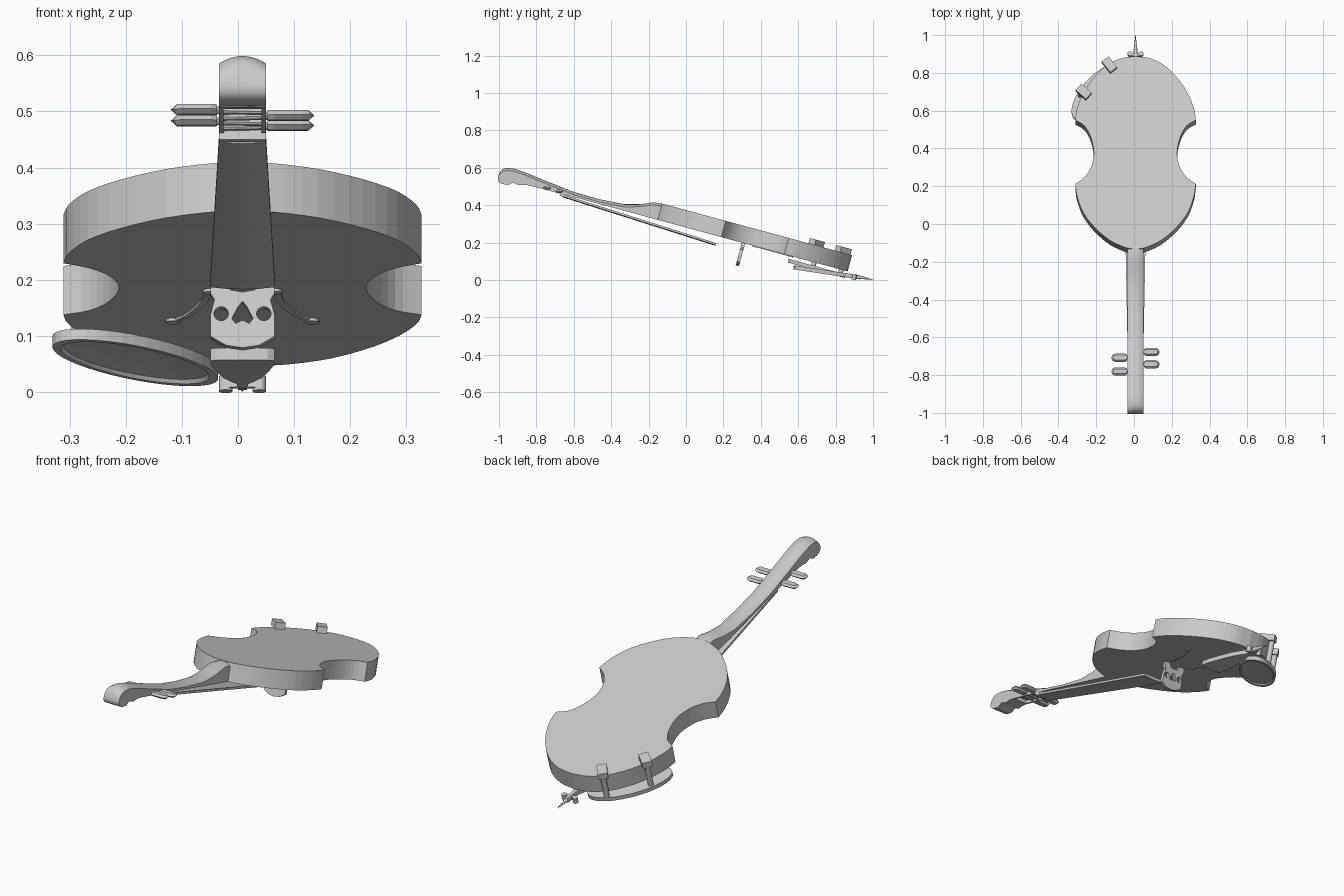
import bpy, bmesh, math
from mathutils import Matrix, Vector

old = bpy.data.objects.get("Cube")
if old:
    bpy.data.objects.remove(old, do_unlink=True)

grey = bpy.data.materials.new("plain_grey")
grey.use_nodes = True
grey.diffuse_color = (0.6, 0.6, 0.6, 1)
grey.node_tree.nodes["Principled BSDF"].inputs["Base Color"].default_value = (0.6, 0.6, 0.6, 1)

# Parts are built with the back plate on z = 0, then tilted as a whole
TILT = Matrix.Translation((0.008, 0, 0.374)) @ Matrix.Rotation(math.radians(-15.2), 4, 'X')


def finish(name, bm, local=Matrix(), smooth=0):
    bmesh.ops.recalc_face_normals(bm, faces=bm.faces)
    mesh = bpy.data.meshes.new(name)
    bm.to_mesh(mesh)
    bm.free()
    mesh.materials.append(grey)
    ob = bpy.data.objects.new(name, mesh)
    bpy.context.collection.objects.link(ob)
    ob.matrix_world = TILT @ local
    if smooth:
        bpy.ops.object.select_all(action='DESELECT')
        ob.select_set(True)
        bpy.context.view_layer.objects.active = ob
        bpy.ops.object.shade_smooth_by_angle(angle=math.radians(smooth))
    return ob


def loft(name, rings, local=Matrix(), smooth=0):
    bm = bmesh.new()
    loops = [[bm.verts.new(p) for p in ring] for ring in rings]
    n = len(loops[0])
    for a, b in zip(loops, loops[1:]):
        for i in range(n):
            j = (i + 1) % n
            bm.faces.new((a[i], a[j], b[j], b[i]))
    bm.faces.new(loops[0])
    bm.faces.new(loops[-1])
    return finish(name, bm, local, smooth)


def prism(name, pts, lo, hi, local=Matrix()):
    return loft(name, [[(x, y, z) for x, y in pts] for z in (lo, hi)], local)


def cylinder(name, p, q, r, r2=None, sides=16):
    p, q = Vector(p), Vector(q)
    bm = bmesh.new()
    bmesh.ops.create_cone(bm, cap_ends=True, segments=sides, radius1=r,
                          radius2=r if r2 is None else r2, depth=(q - p).length)
    turn = (q - p).to_track_quat('Z', 'Y').to_matrix().to_4x4()
    return finish(name, bm, Matrix.Translation((p + q) / 2) @ turn, 35)


def cut(target, cutter):
    mod = target.modifiers.new("cut", 'BOOLEAN')
    mod.operation = 'DIFFERENCE'
    mod.solver = 'EXACT'
    mod.object = cutter
    cutter.hide_render = True
    cutter.hide_set(True)


def spline(pts, steps=3):
    p = [Vector(q) for q in pts]
    p = [2 * p[0] - p[1]] + p + [2 * p[-1] - p[-2]]
    out = []
    for a, b, c, d in zip(p, p[1:], p[2:], p[3:]):
        for k in range(steps):
            t = k / steps
            out.append(tuple(0.5 * (2 * b + (c - a) * t + (2 * a - 5 * b + 4 * c - d) * t * t
                                    + (3 * b - a - 3 * c + d) * t ** 3)))
    return out + [tuple(pts[-1])]


def ellipse(rx, ry, n=40):
    return [(rx * math.cos(math.tau * i / n), ry * math.sin(math.tau * i / n)) for i in range(n)]


def mirror(half):
    return half + [(-x, y) for x, y in reversed(half) if abs(x) > 1e-5]


# Body: lower bout, waist and upper bout meeting in sharp corners
lower = spline([(0, .92), (.08, .908), (.16, .865), (.235, .785), (.285, .70), (.312, .625), (.319, .57)])
waist = spline([(.319, .57), (.272, .54), (.238, .48), (.22, .39), (.236, .31), (.272, .255), (.319, .22)])
upper = spline([(.319, .22), (.309, .15), (.275, .06), (.215, -.02), (.135, -.09), (.05, -.13), (0, -.135)])
prism("body", mirror(lower + waist[1:] + upper[1:]), -.09, 0)

# Sound holes: thin slanted inlays with a round eye at each end
for side, name in ((1, "left"), (-1, "right")):
    curve = spline([(.062, .41), (.07, .48), (.095, .56), (.118, .60)], 4)
    edge = [(x + .006, y) for x, y in curve] + [(x - .006, y) for x, y in reversed(curve)]
    prism(name + "_sound_hole", [(side * x, y) for x, y in edge], -.094, -.088)
    for eye, x, y in (("upper", .058, .405), ("lower", .124, .605)):
        cylinder(f"{name}_{eye}_eye", (side * x, y, -.095), (side * x, y, -.088), .013)

# Neck and scroll: (position, back height, front height) with a crowned back
stations = [(-1.016, -.076, -.098), (-1.012, -.06, -.110), (-1.003, -.045, -.118), (-.983, -.034, -.123),
            (-.95, -.028, -.119), (-.932, -.028, -.101), (-.897, -.030, -.106), (-.87, -.033, -.096),
            (-.845, -.036, -.093), (-.774, -.0445, -.092), (-.66, -.058, -.092), (-.602, -.064, -.09),
            (-.463, -.0655, -.09), (-.327, -.0565, -.09), (-.248, -.035, -.09), (-.174, -.004, -.09),
            (-.12, -.001, -.09)]
HALF = .042
rings = []
for s, back, front in stations:
    ring = [(-HALF, s, front), (HALF, s, front)]
    for i in range(11):
        u = 1 - i / 5
        ring.append((HALF * u, s, back - .014 * u * u))
    rings.append(ring)
neck = loft("neck_and_scroll", rings, smooth=55)
slot = [(-.034, -.84), (.034, -.84), (.034, -.672), (-.034, -.672)]
cut(neck, prism("pegbox_cutter", slot, -.13, -.076))

# Pegs: flat chamfered handles on shafts that cross the pegbox
for i, (side, s) in enumerate(((1, -.748), (1, -.68), (-1, -.787), (-1, -.712))):
    rings = []
    for z, k in ((-.009, .6), (0, 1), (.009, .6)):
        w = .022 * k
        ring = [(.045, -w * .6), (.055, -w), (.108, -w), (.122 - .014 * (1 - k), -w * .7),
                (.128 - .025 * (1 - k), 0)]
        ring += [(x, -y) for x, y in reversed(ring[:-1])]
        rings.append([(side * x, y, z) for x, y in ring])
    level = Matrix.Translation((0, s, -.08)) @ Matrix.Rotation(math.radians(10), 4, 'X')
    loft(f"peg_{i + 1}", rings, level)
    cylinder(f"peg_shaft_{i + 1}", (-side * .04, s, -.083), (side * .05, s, -.081), .007, sides=10)

# Nut and fingerboard, which leans away from the body
prism("nut", [(-HALF, -.672), (HALF, -.672), (HALF, -.65), (-HALF, -.65)], -.104, -.088)
rings = []
for s, hw, t in ((-.655, .042, -.098), (.202, .058, -.134)):
    rings.append([(-hw, s, t + .006), (hw, s, t + .006)]
                 + [(hw * u, s, t - .009 + .004 * u * u) for u in (1, .5, 0, -.5, -1)])
loft("fingerboard", rings, smooth=35)

# Bridge: upright plate with feet, side scoops and a heart opening
UPRIGHT = Matrix.Translation((0, .343, -.004)) @ Matrix.Rotation(math.pi / 2, 4, 'X')
half = [(0, -.108), (.022, -.104), (.03, -.085), (.057, -.085), (.057, -.11), (.05, -.122),
        (.057, -.15), (.057, -.19), (.03, -.206), (0, -.211)]
bridge = prism("bridge", mirror(half), -.009, .009, UPRIGHT)
heart = mirror([(0, -.125), (.008, -.135), (.019, -.157), (.012, -.166), (0, -.16)])
cut(bridge, prism("heart_cutter", heart, -.03, .03, UPRIGHT))
for side, name in ((1, "left"), (-1, "right")):
    cut(bridge, cylinder(name + "_scoop_cutter", (side * .038, .3, -.152), (side * .038, .4, -.152), .013))

# Tailpiece: broad at the bridge end, narrowing to the end pin
LEAN = Matrix.Translation((0, .64, -.144)) @ Matrix.Rotation(math.atan(.115), 4, 'X')
half = [(0, -.005), (.045, -.003), (.057, .004), (.057, .05), (.047, .13), (.034, .21), (.02, .255),
        (.01, .28), (.008, .35), (0, .35)]
prism("tailpiece", mirror(half), -.011, .011, LEAN)
cylinder("end_pin", (0, .965, -.105), (0, 1.062, -.097), .012, .001, 12)
prism("tail_crossbar", [(-.034, .95), (.034, .95), (.034, .962), (-.034, .962)], -.12, -.1)
for side, name in ((1, "left"), (-1, "right")):
    cylinder(name + "_tail_curl", (side * .03, .962, -.125), (side * .03, .962, -.097), .012)

# Chin rest: oval dish with a raised rim, held by two clamps
OVAL = Matrix.Translation((-.191, .757, -.014)) @ Matrix.Rotation(math.radians(48), 4, 'Z')
rim = [(1, -.094), (1, -.114), (.9, -.114), (.87, -.107), (.5, -.104)]
loft("chin_rest", [[(x, y, z) for x, y in ellipse(.198 * k, .088 * k)] for k, z in rim], OVAL)
for name, x, y, turn in (("outer", -.275, .72, 138), ("inner", -.138, .868, 128)):
    place = Matrix.Translation((x, y, 0)) @ Matrix.Rotation(math.radians(turn), 4, 'Z')
    prism(name + "_clamp_block", [(-.037, -.023), (.037, -.023), (.037, .023), (-.037, .023)], 0, .03, place)
    foot = place @ Vector((.022, 0, 0))
    cylinder(name + "_clamp_post", (foot.x, foot.y, -.112), (foot.x, foot.y, .01), .013, sides=12)
